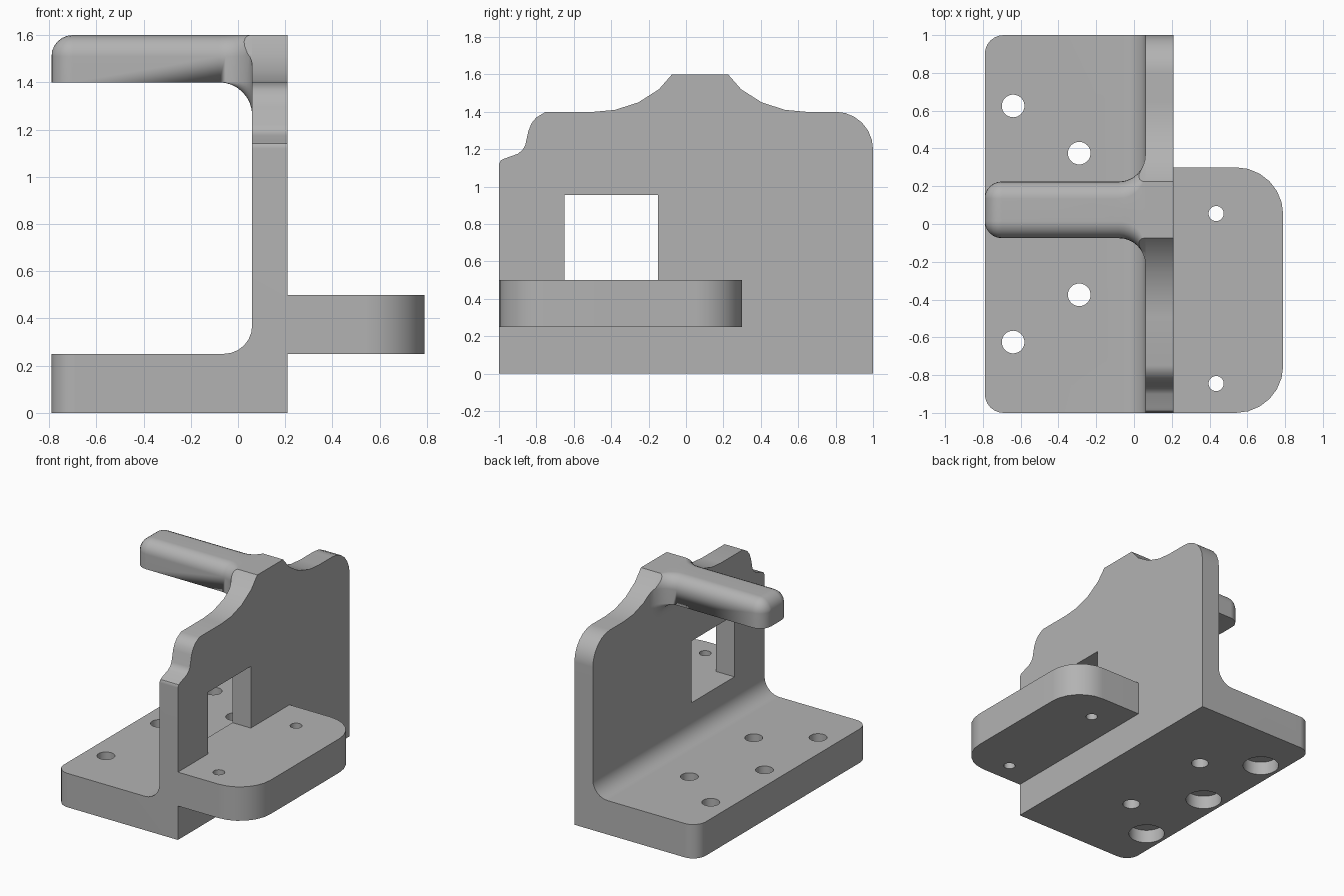
import bpy, bmesh
from math import sin, cos, pi, sqrt, radians
from mathutils import Vector

if "Cube" in bpy.data.objects:
    bpy.data.objects.remove(bpy.data.objects["Cube"])

metal = bpy.data.materials.new("plain_grey")
metal.use_nodes = True
GREY = (0.45, 0.45, 0.45, 1)
metal.diffuse_color = GREY
metal.node_tree.nodes["Principled BSDF"].inputs["Base Color"].default_value = GREY


def make(name, bm):
    bmesh.ops.remove_doubles(bm, verts=bm.verts, dist=1e-5)
    bmesh.ops.recalc_face_normals(bm, faces=bm.faces)
    mesh = bpy.data.meshes.new(name)
    bm.to_mesh(mesh)
    bm.free()
    mesh.materials.append(metal)
    ob = bpy.data.objects.new(name, mesh)
    bpy.context.collection.objects.link(ob)
    return ob


def prism(name, points, depth):
    """Extrude a closed outline of 3D points along a depth vector."""
    bm = bmesh.new()
    face = bm.faces.new([bm.verts.new(p) for p in points])
    out = bmesh.ops.extrude_face_region(bm, geom=[face])["geom"]
    bmesh.ops.translate(bm, vec=depth, verts=[v for v in out if isinstance(v, bmesh.types.BMVert)])
    return make(name, bm)


def cylinder(x, y, r, z0, z1):
    ring = [(x + r * cos(a * pi / 16), y + r * sin(a * pi / 16), z0) for a in range(32)]
    return prism("hole_cutter", ring, Vector((0, 0, z1 - z0)))


def arc(cx, cy, r, start, end, n=6):
    """Points along an arc, angles in degrees."""
    angles = [radians(start + (end - start) * i / n) for i in range(n + 1)]
    return [(cx + r * cos(a), cy + r * sin(a)) for a in angles]


def combine(ob, cutter, operation):
    cutter.hide_render = True
    mod = ob.modifiers.new(operation.lower(), 'BOOLEAN')
    mod.operation, mod.object, mod.solver = operation, cutter, 'EXACT'
    bpy.context.view_layer.objects.active = ob
    bpy.ops.object.modifier_apply(modifier=mod.name)
    bpy.data.objects.remove(cutter)


def finish(ob):
    bpy.ops.object.select_all(action='DESELECT')
    ob.select_set(True)
    bpy.context.view_layer.objects.active = ob
    bpy.ops.object.shade_smooth_by_angle(angle=radians(35))
    mod = ob.modifiers.new("clean_normals", 'WEIGHTED_NORMAL')
    mod.keep_sharp = True


# Main dimensions
LEFT, WALL_IN, WALL_OUT, RIGHT = -0.79, 0.06, 0.21, 0.79
TOP, SHOULDER, BASE_TOP = 1.6, 1.4, 0.25
MID = 0.075     # centre line of the handle and of the raised crest


def wall_silhouette():
    """Side outline of the wall: rounded corner, curved crest, stepped corner."""
    crest = [(0.565, 1.4), (0.455, 1.41), (0.33, 1.45), (0.22, 1.52), (0.15, TOP)]
    step = [(-0.75, 1.4), (-0.8, 1.37), (-0.825, 1.34), (-0.842, 1.3), (-0.86, 1.22),
            (-0.875, 1.195), (-0.9, 1.175), (-0.97, 1.15), (-0.99, 1.14), (-1, 1.12)]
    outline = [(-1, 0), (1, 0)] + arc(0.8, 1.2, 0.2, 0, 90)
    outline += [(MID + d, z) for d, z in crest]
    outline += [(MID - d, z) for d, z in reversed(crest)] + step
    return prism("silhouette_cutter", [(-1, y, z) for y, z in outline], Vector((2, 0, 0)))


# Base and wall, one L-shaped section with a fillet in the inner corner
section = [(LEFT, 0), (WALL_OUT, 0), (WALL_OUT, TOP), (WALL_IN, TOP)]
section += arc(WALL_IN - 0.12, BASE_TOP + 0.12, 0.12, 0, -90) + [(LEFT, BASE_TOP)]
body = prism("base_and_wall", [(x, -1, z) for x, z in section], Vector((0, 2, 0)))

# Rounded outer corners of the base
bm = bmesh.new()
bm.from_mesh(body.data)
corners = [e for e in bm.edges if all(abs(v.co.x - LEFT) < 1e-4 for v in e.verts)
           and abs(e.verts[0].co.y - e.verts[1].co.y) < 1e-4]
bmesh.ops.bevel(bm, geom=corners, offset=0.1, segments=6, profile=0.5, affect='EDGES')
bm.to_mesh(body.data)
bm.free()
combine(body, wall_silhouette(), 'INTERSECT')

# Window through the wall
window = [(0, y, z) for y, z in ((-0.65, 0.5), (-0.15, 0.5), (-0.15, 0.955), (-0.65, 0.955))]
combine(body, prism("window_cutter", window, Vector((0.4, 0, 0))), 'DIFFERENCE')

# Bolt holes in the base, the outer row counterbored from below
for y in (-0.625, 0, 0.625):
    combine(body, cylinder(-0.64, y, 0.125, -0.1, 0.1), 'DIFFERENCE')
    combine(body, cylinder(-0.64, y, 0.06, -0.1, 0.4), 'DIFFERENCE')
for y in (-0.375, 0.375):
    combine(body, cylinder(-0.29, y, 0.06, -0.1, 0.4), 'DIFFERENCE')
finish(body)

# Shelf on the outer side of the wall
R = 0.25
plan = [(WALL_OUT, -1)] + arc(RIGHT - R, -1 + R, R, -90, 0) + arc(RIGHT - R, 0.3 - R, R, 0, 90)
plan += [(WALL_OUT, 0.3)]
shelf = prism("shelf", [(x, y, 0.25) for x, y in plan], Vector((0, 0, 0.25)))
for y in (-0.845, 0.055):
    combine(shelf, cylinder(0.435, y, 0.04, 0.2, 0.6), 'DIFFERENCE')
finish(shelf)

# Handle, lofted from its rounded tip to a flare that blends into the wall
ROUND, FLARE, HALF = 0.09, 0.14, 0.15


def handle_section(x, inset, flare):
    r = ROUND - inset
    w, top, low = HALF - inset + flare, TOP - inset, SHOULDER - flare
    half = [(w - r + py, top - r + pz) for py, pz in arc(0, 0, r, 90, 0)]
    half += [(w - flare + py, low + flare + pz) for py, pz in arc(0, 0, flare, 0, -90)]
    ring = half + [(-d, z) for d, z in reversed(half)]
    return [(x, MID + d, z) for d, z in ring]


stations = []
for i in range(7):
    a = i / 6 * pi / 2
    stations.append((LEFT + ROUND * (1 - cos(a)), ROUND * (1 - sin(a)), 0))
for i in range(9):
    a = i / 8 * pi / 2
    stations.append((WALL_IN - FLARE * (1 - sin(a)), 0, FLARE * (1 - cos(a))))
bm = bmesh.new()
rings = [[bm.verts.new(p) for p in handle_section(*s)] for s in stations]
for a, b in zip(rings, rings[1:]):
    for i in range(len(a)):
        j = (i + 1) % len(a)
        bm.faces.new((a[i], a[j], b[j], b[i]))
bm.faces.new(rings[0])
bm.faces.new(rings[-1])
handle = make("handle", bm)
combine(handle, wall_silhouette(), 'INTERSECT')
finish(handle)
